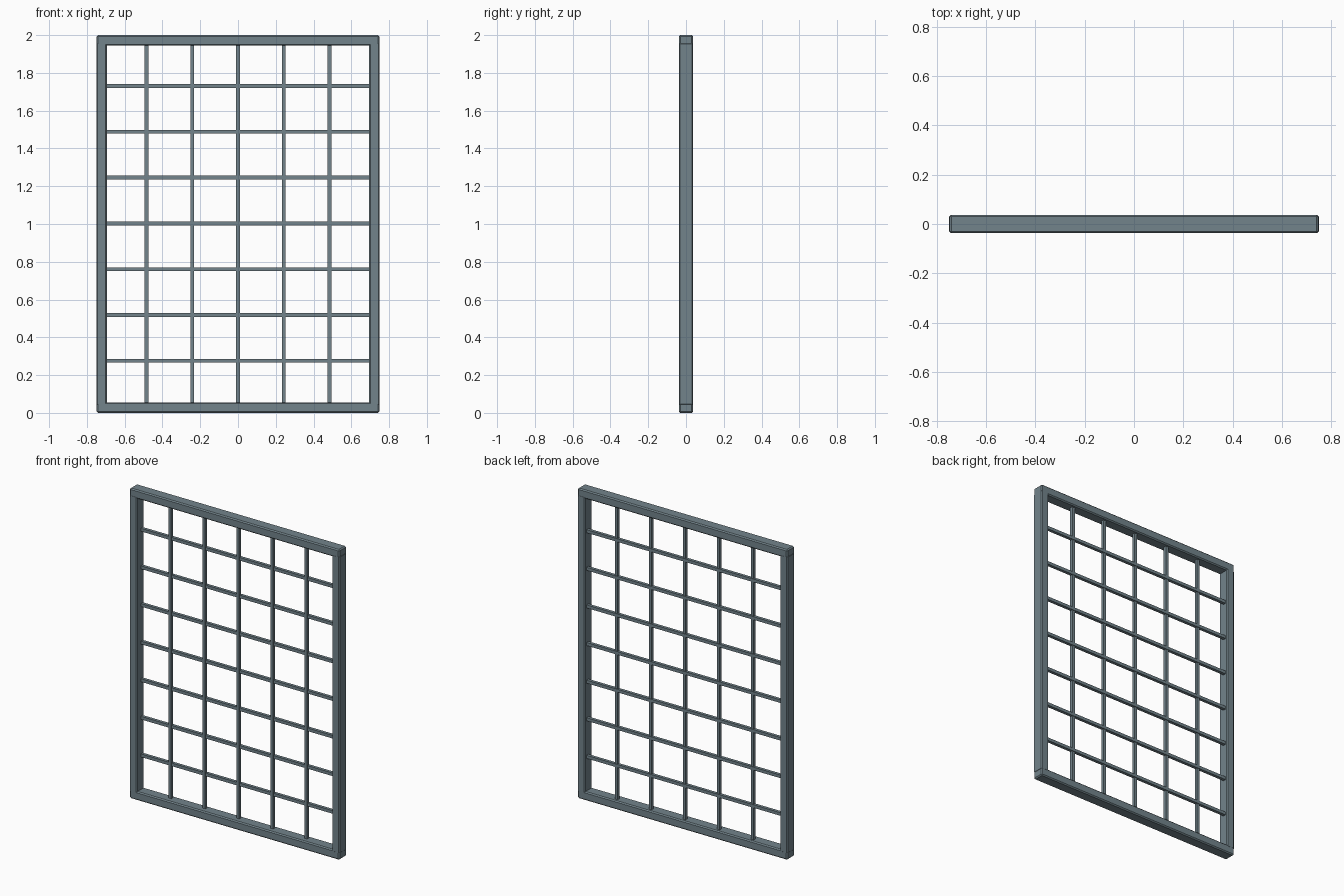
import bpy

if "Cube" in bpy.data.objects:
    bpy.data.objects.remove(bpy.data.objects["Cube"])

HALF_W, H, DEPTH, RAIL = 0.75, 2.0, 0.075, 0.056
BAR, PITCH = 0.02, 0.2425

steel = bpy.data.materials.new("blue_grey_steel")
steel.diffuse_color = (0.17, 0.23, 0.26, 1)
steel.use_nodes = True
steel.node_tree.nodes["Principled BSDF"].inputs["Base Color"].default_value = steel.diffuse_color


def box(name, centre, size, bevel=0.0):
    bpy.ops.mesh.primitive_cube_add(size=1, location=centre)
    ob = bpy.context.object
    ob.name = name
    ob.scale = size
    bpy.ops.object.transform_apply(location=False, rotation=False, scale=True)
    ob.data.materials.append(steel)
    if bevel:
        mod = ob.modifiers.new("bevel", "BEVEL")
        mod.width = bevel
        mod.segments = 1
    return ob


# Side posts, ending just inside the rails
for side, label in ((-1, "left"), (1, "right")):
    box(f"{label}_post", (side * (HALF_W - RAIL / 2), 0, H / 2),
        (RAIL, DEPTH, H - 0.08), 0.007)

# Top and bottom rails across the full width
for z, label in ((RAIL / 2, "bottom"), (H - RAIL / 2, "top")):
    box(f"{label}_rail", (0, 0, z),
        (2 * HALF_W - 0.004, DEPTH - 0.001, RAIL), 0.007)

# Upright bars
for i in range(-2, 3):
    box(f"upright_bar_{i + 3}", (i * PITCH, 0.008, H / 2),
        (BAR, BAR, H - 1.5 * RAIL))

# Cross bars
for i in range(-3, 4):
    box(f"cross_bar_{i + 4}", (0, 0.012, H / 2 + 0.003 + i * PITCH),
        (2 * HALF_W - 1.5 * RAIL, BAR, BAR))
